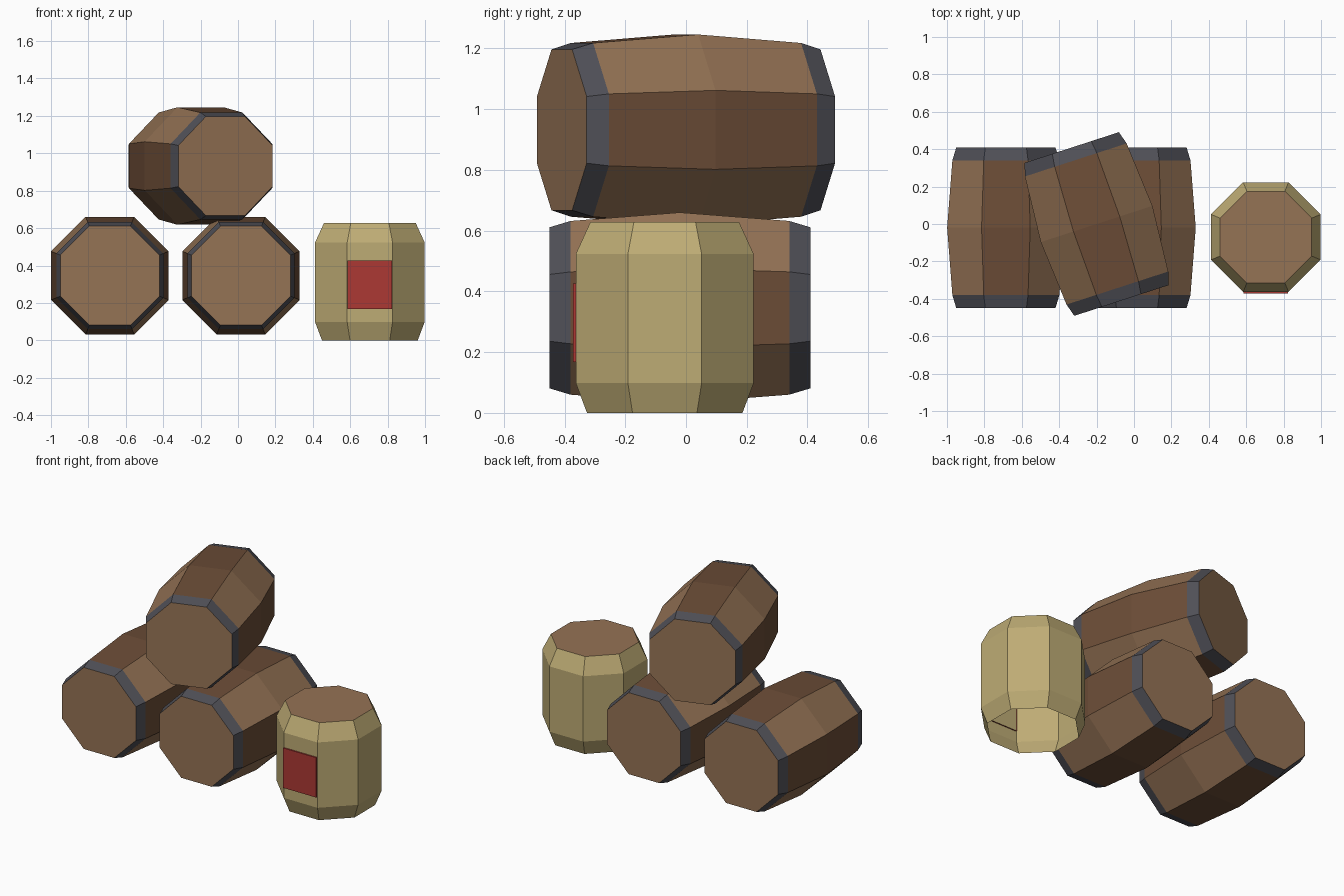
import bpy, bmesh, math

if "Cube" in bpy.data.objects:
    bpy.data.objects.remove(bpy.data.objects["Cube"])


def srgb(r, g, b):
    lin = [(c / 255 / 12.92) if c < 11 else ((c / 255 + 0.055) / 1.055) ** 2.4 for c in (r, g, b)]
    return (*lin, 1.0)


def material(name, rgb):
    m = bpy.data.materials.new(name)
    m.diffuse_color = srgb(*rgb)
    m.use_nodes = True
    m.node_tree.nodes["Principled BSDF"].inputs["Base Color"].default_value = m.diffuse_color
    return m


LIGHT = material("light wood", (149, 115, 85))
DARK = material("dark wood", (108, 77, 55))
IRON = material("dark iron", (80, 80, 87))
STRAW = material("straw yellow", (190, 172, 117))
RED = material("label red", (172, 56, 52))


def octagon_body(name, rings, mats, side_rule, caps, location, rotation=(0, 0, 0)):
    """Stack of octagon rings (height, apothem) along z; caps = (bottom, top) material index or None."""
    bm = bmesh.new()
    loops = []
    for h, apothem in rings:
        r = apothem / math.cos(math.pi / 8)
        loops.append([bm.verts.new((r * math.cos(math.pi / 8 + k * math.pi / 4),
                                    r * math.sin(math.pi / 8 + k * math.pi / 4), h)) for k in range(8)])
    for i in range(len(rings) - 1):
        for k in range(8):
            j = (k + 1) % 8
            f = bm.faces.new((loops[i][k], loops[i][j], loops[i + 1][j], loops[i + 1][k]))
            f.material_index = side_rule(i, k)
    if caps[0] is not None:
        bm.faces.new(loops[0][::-1]).material_index = caps[0]
    if caps[1] is not None:
        bm.faces.new(loops[-1]).material_index = caps[1]
    return finish(name, bm, mats, location, rotation)


def finish(name, bm, mats, location, rotation=(0, 0, 0)):
    me = bpy.data.meshes.new(name)
    bm.to_mesh(me)
    bm.free()
    for m in mats:
        me.materials.append(m)
    ob = bpy.data.objects.new(name, me)
    ob.location = location
    ob.rotation_euler = rotation
    bpy.context.collection.objects.link(ob)
    return ob


# Lying barrels: alternating staves, iron bands at both ends
BARREL = [(-0.43, 0.265), (-0.36, 0.286), (0, 0.314), (0.36, 0.286), (0.43, 0.265)]


def stave_rule(i, k):
    if i in (0, 3):
        return 2
    return k % 2  # straight sides dark, diagonal sides light


for name, loc, yaw in (("left_barrel", (-0.685, -0.02, 0.346), 0),
                       ("middle_barrel", (0.016, -0.02, 0.346), 0),
                       ("top_barrel", (-0.2, 0.0, 0.932), 18)):
    octagon_body(name, BARREL, (LIGHT, DARK, IRON), stave_rule, (0, 0), loc,
                 (math.pi / 2, 0, math.radians(yaw)))

# Upright keg, open underneath, with a wooden lid
octagon_body("upright_keg", [(0, 0.256), (0.098, 0.293), (0.523, 0.293), (0.628, 0.245)],
             (STRAW, LIGHT), lambda i, k: 0, (None, 1), (0.705, -0.07, 0))

# Label plate on the keg front, without a back face
bm = bmesh.new()
bmesh.ops.create_cube(bm, size=1)
bmesh.ops.delete(bm, geom=[f for f in bm.faces if f.calc_center_median().y > 0.4], context='FACES')
bmesh.ops.scale(bm, verts=bm.verts, vec=(0.237, 0.016, 0.259))
finish("keg_label", bm, (RED,), (0.704, -0.364, 0.297))
